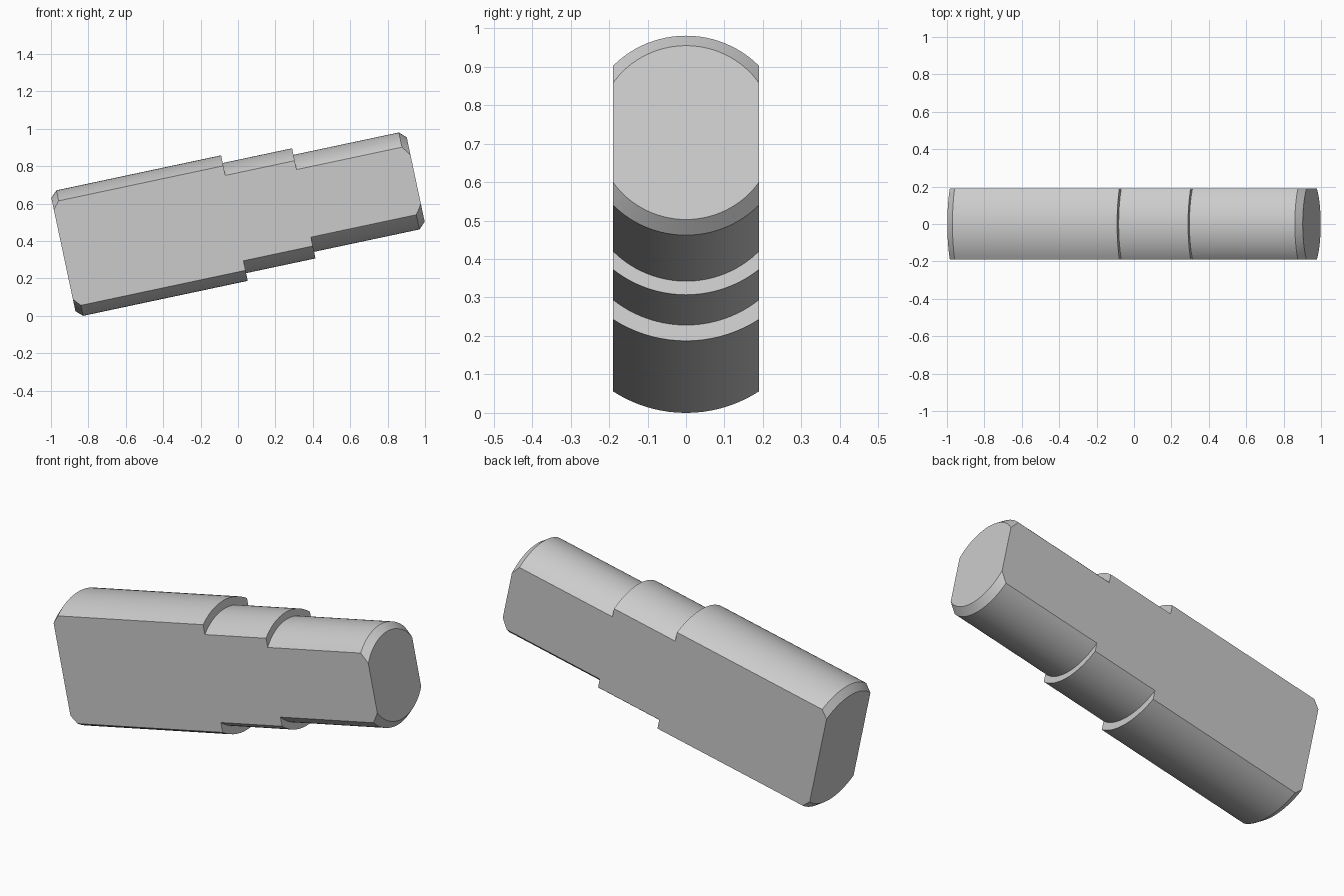
import bpy
import bmesh
import math
from mathutils import Matrix, Vector

cube = bpy.data.objects.get("Cube")
if cube:
    bpy.data.objects.remove(cube, do_unlink=True)

TILT = math.radians(12)
HALF_WIDTH = 0.19
SEGMENTS = 96

# Single grey material
grey = bpy.data.materials.new("plain_grey")
grey.use_nodes = True
colour = (0.6, 0.6, 0.6, 1)
grey.diffuse_color = colour
grey.node_tree.nodes["Principled BSDF"].inputs["Base Color"].default_value = colour

# Stepped shaft profile: (position along axis, radius), chamfered at both ends
profile = [
    (-0.845, 0.310), (-0.810, 0.343),
    (0.090, 0.343), (0.090, 0.301),
    (0.469, 0.301), (0.469, 0.265),
    (1.045, 0.265), (1.081, 0.231),
]


def fill_open_edges(bm):
    bmesh.ops.holes_fill(bm, edges=[e for e in bm.edges if e.is_boundary], sides=0)


# Turn the profile around the x axis and cap the ends
bm = bmesh.new()
verts = [bm.verts.new((u, 0, r)) for u, r in profile]
edges = [bm.edges.new(pair) for pair in zip(verts, verts[1:])]
bmesh.ops.spin(bm, geom=verts + edges, cent=(0, 0, 0), axis=(1, 0, 0),
               angle=math.tau, steps=SEGMENTS)
bmesh.ops.remove_doubles(bm, verts=bm.verts[:], dist=0.0001)
fill_open_edges(bm)

# Cut the flat front and back sides
for side in (-1, 1):
    bmesh.ops.bisect_plane(
        bm, geom=bm.verts[:] + bm.edges[:] + bm.faces[:], dist=0.00001,
        plane_co=Vector((0, side * HALF_WIDTH, 0)),
        plane_no=Vector((0, side, 0)), clear_outer=True)
    fill_open_edges(bm)
bmesh.ops.recalc_face_normals(bm, faces=bm.faces[:])

# Tilt the shaft and rest its low corner on the ground
bm.transform(Matrix.Rotation(-TILT, 4, 'Y'))
lows = [min(v.co[i] for v in bm.verts) for i in range(3)]
highs = [max(v.co[i] for v in bm.verts) for i in range(3)]
bm.transform(Matrix.Translation((-(lows[0] + highs[0]) / 2, 0, -lows[2])))

mesh = bpy.data.meshes.new("stepped_shaft")
bm.to_mesh(mesh)
bm.free()
mesh.materials.append(grey)
shaft = bpy.data.objects.new("stepped_shaft", mesh)
bpy.context.collection.objects.link(shaft)

# Smooth the round surfaces, keep the steps and flats crisp
bpy.ops.object.select_all(action='DESELECT')
shaft.select_set(True)
bpy.context.view_layer.objects.active = shaft
bpy.ops.object.shade_smooth_by_angle(angle=math.radians(25))
